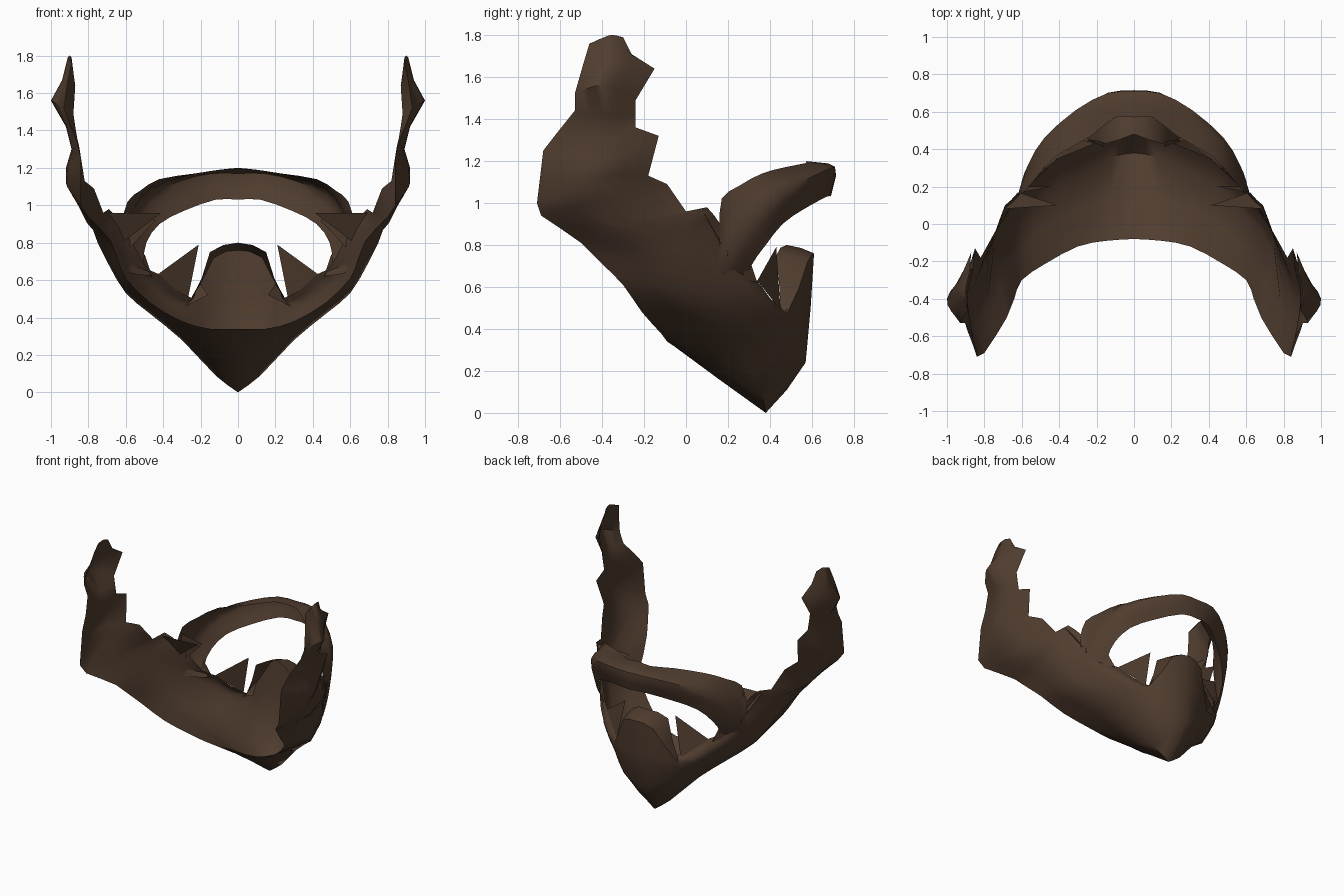
import bpy, bmesh
from mathutils import Vector

brown = bpy.data.materials.new("dark_brown_hair")
brown.diffuse_color = (0.080, 0.046, 0.028, 1)


def spline(points, steps, pull=0.5):
    """Line through the control points; pull sets how round it is."""
    p = [Vector(q) for q in points]
    p = [2 * p[0] - p[1]] + p + [2 * p[-1] - p[-2]]
    out = []
    for a, b, c, d in zip(p, p[1:], p[2:], p[3:]):
        for k in range(steps):
            t = k / steps
            m, n = (c - a) * pull, (d - b) * pull
            out.append(b + m * t + (3 * (c - b) - 2 * m - n) * t ** 2
                       + (2 * (b - c) + m + n) * t ** 3)
    return out + [p[-2]]


def smooth_rows(rows, steps):
    """Add in-between sections by running splines lengthwise."""
    return list(zip(*[spline(line, steps) for line in zip(*rows)]))


def finish(name, bm):
    """Make a mirrored, smooth-shaded object."""
    mesh = bpy.data.meshes.new(name)
    bm.to_mesh(mesh)
    bm.free()
    mesh.materials.append(brown)
    ob = bpy.data.objects.new(name, mesh)
    bpy.context.collection.objects.link(ob)
    mod = ob.modifiers.new("mirror", 'MIRROR')
    mod.use_clip = True
    bpy.ops.object.select_all(action='DESELECT')
    ob.select_set(True)
    bpy.context.view_layer.objects.active = ob
    bpy.ops.object.shade_smooth_by_angle(angle=0.9)
    return ob


def loft(name, rows, flip):
    bm = bmesh.new()
    grid = [[bm.verts.new(p) for p in row] for row in rows]
    for r, s in zip(grid, grid[1:]):
        for j in range(len(r) - 1):
            q = [r[j], s[j], s[j + 1], r[j + 1]]
            bm.faces.new(q[::-1] if flip else q)
    return finish(name, bm)


# Chin and jaw: sections from the neck edge, under the jaw, up to the lip edge
jaw = [
    [(0, -.08, .34), (0, .38, 0), (0, .57, .24), (0, .61, .76), (0, .48, .80)],
    [(.15, -.09, .34), (.12, .36, .09), (.15, .54, .30), (.13, .58, .72), (.15, .43, .75)],
    [(.30, -.12, .38), (.30, .27, .28), (.29, .45, .40), (.27, .48, .47), (.24, .45, .50)],
    [(.47, -.21, .48), (.47, .18, .42), (.45, .34, .50), (.44, .37, .56), (.42, .34, .63)],
    [(.60, -.30, .61), (.60, .03, .53), (.59, .16, .62), (.56, .24, .66), (.50, .27, .68)],
    [(.64, -.40, .71), (.69, -.05, .68), (.68, .05, .78), (.64, .12, .85), (.61, .17, .89)],
    [(.68, -.50, .81), (.75, -.18, .80), (.74, -.05, .87), (.72, .02, .93), (.69, .10, .98)],
]
# Sideburns: sections from the back edge to the ragged cheek edge
sideburn = [
    [(.74, -.60, .88), (.81, -.28, .91), (.72, .00, .96)],
    [(.80, -.69, .94), (.86, -.40, 1.02), (.77, -.09, 1.09)],
    [(.84, -.71, 1.0), (.92, -.43, 1.12), (.82, -.18, 1.13)],
    [(.84, -.68, 1.25), (.92, -.40, 1.20), (.85, -.13, 1.32)],
    [(.86, -.61, 1.34), (.89, -.40, 1.30), (.86, -.24, 1.36)],
    [(.90, -.53, 1.44), (.92, -.39, 1.42), (.87, -.24, 1.42)],
    [(.93, -.53, 1.52), (1.0, -.40, 1.56), (.88, -.24, 1.49)],
    [(.91, -.49, 1.66), (.94, -.34, 1.67), (.87, -.15, 1.64)],
    [(.89, -.46, 1.76), (.91, -.36, 1.79), (.88, -.26, 1.71)],
    [(.89, -.43, 1.77), (.90, -.36, 1.80), (.89, -.30, 1.79)],
]
jaw_rows = smooth_rows([spline(r, 2, 0.1) for r in jaw], 2)
loft("beard", jaw_rows + [spline(r, 4) for r in sideburn], True)

# Moustache: sections from the nose edge over the crest to the mouth edge
moustache = [
    [(0, .57, 1.20), (0, .71, 1.17), (0, .69, 1.03)],
    [(.10, .57, 1.19), (.14, .70, 1.17), (.12, .67, 1.03)],
    [(.23, .47, 1.17), (.31, .61, 1.13), (.29, .56, .97)],
    [(.42, .36, 1.14), (.48, .46, 1.05), (.42, .46, .90)],
    [(.52, .25, 1.08), (.56, .33, .93), (.49, .38, .80)],
    [(.59, .17, 1.02), (.60, .23, .78), (.50, .31, .70)],
    [(.63, .16, .88), (.60, .17, .66), (.46, .30, .62)],
]
loft("moustache", smooth_rows([spline(r, 3) for r in moustache], 2), False)

# Pointed tufts around the mouth and cheeks: base, base, tip
tufts = [
    [(.43, .34, .63), (.27, .45, .49), (.21, .43, .79)],
    [(.52, .27, .64), (.46, .34, .62), (.50, .30, .74)],
    [(.20, .51, .58), (.28, .47, .46), (.16, .41, .52)],
    [(.70, .08, .96), (.62, .17, .80), (.41, .10, .96)],
    [(.60, .17, .97), (.61, .20, .74), (.44, .20, .92)],
]
bm = bmesh.new()
for t in tufts:
    bm.faces.new([bm.verts.new(p) for p in t])
finish("tufts", bm)
